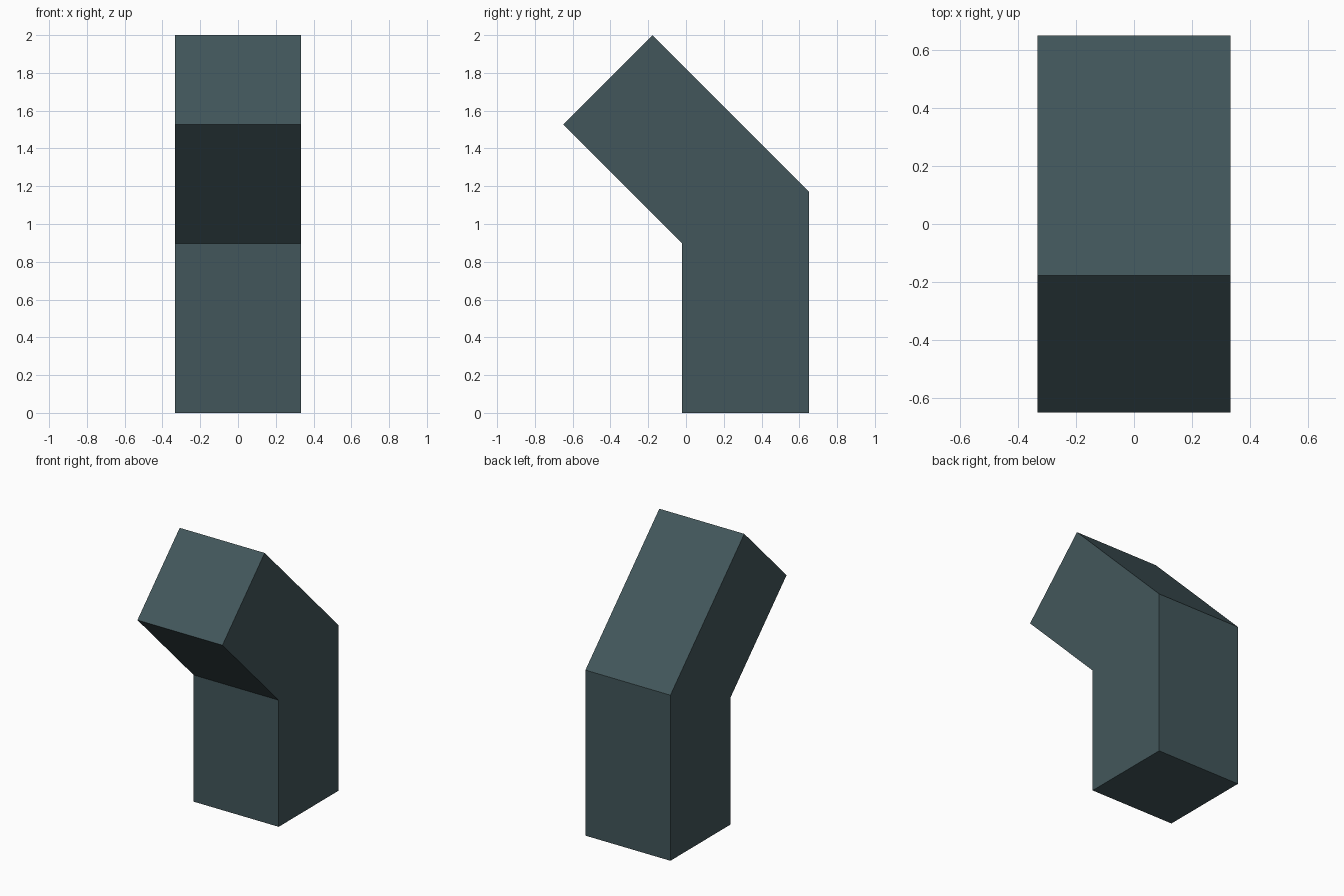
import bpy
import bmesh
from mathutils import Vector

cube = bpy.data.objects.get("Cube")
if cube:
    bpy.data.objects.remove(cube, do_unlink=True)

# Single dark slate colour
slate = bpy.data.materials.new("dark_slate")
slate.use_nodes = True
colour = (0.055, 0.094, 0.104, 1.0)
slate.diffuse_color = colour
slate.node_tree.nodes["Principled BSDF"].inputs["Base Color"].default_value = colour

# Side profile (y, z): upright post with its top bent forward at 45 degrees
HALF_WIDTH = 0.333
profile = [(-0.02, 0), (0.65, 0), (0.65, 1.173),
           (-0.177, 2), (-0.65, 1.527), (-0.02, 0.897)]

# Extrude the profile across the width
bm = bmesh.new()
side = bm.faces.new([bm.verts.new((-HALF_WIDTH, y, z)) for y, z in profile])
result = bmesh.ops.extrude_face_region(bm, geom=[side], use_keep_orig=True)
moved = [g for g in result["geom"] if isinstance(g, bmesh.types.BMVert)]
bmesh.ops.translate(bm, verts=moved, vec=Vector((2 * HALF_WIDTH, 0, 0)))
bmesh.ops.recalc_face_normals(bm, faces=bm.faces[:])

mesh = bpy.data.meshes.new("bent_post")
bm.to_mesh(mesh)
bm.free()
mesh.materials.append(slate)
post = bpy.data.objects.new("bent_post", mesh)
bpy.context.collection.objects.link(post)
